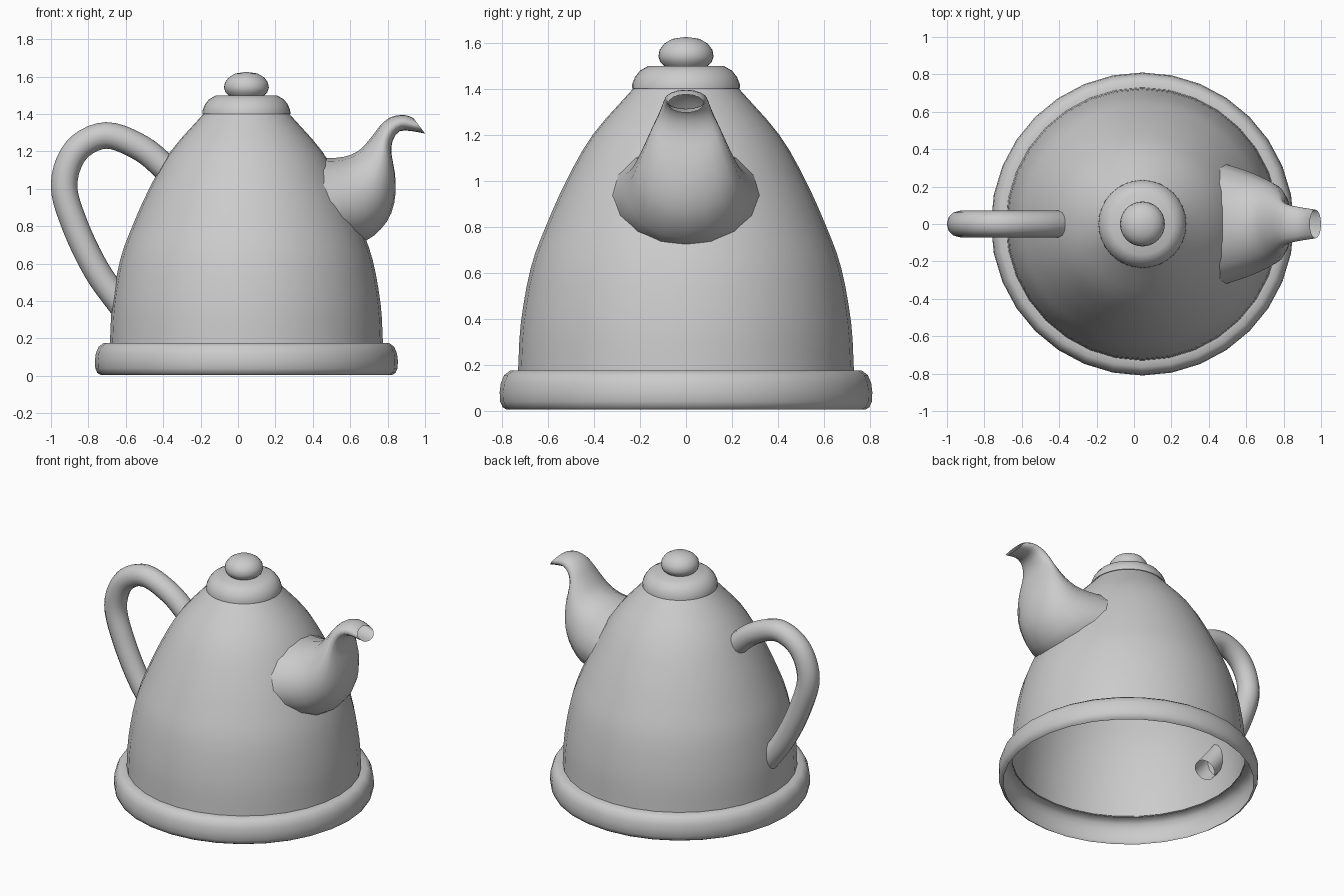
import bpy, bmesh
from math import sin, cos, pi, radians
from mathutils import Vector

if "Cube" in bpy.data.objects:
    bpy.data.objects.remove(bpy.data.objects["Cube"])

AXIS_X = 0.045  # the pot's axis sits slightly right of centre


def smooth_path(points, steps):
    """Catmull-Rom interpolation of tuples of any size."""
    p = [Vector(q) for q in points]
    p = [p[0] * 2 - p[1]] + p + [p[-1] * 2 - p[-2]]
    out = []
    for a, b, c, d in zip(p, p[1:], p[2:], p[3:]):
        for i in range(steps):
            t = i / steps
            out.append(0.5 * (2 * b + (c - a) * t + (2 * a - 5 * b + 4 * c - d) * t * t
                              + (3 * b - a - 3 * c + d) * t ** 3))
    return out + [p[-2]]


def skin(name, rings, angle=40):
    """Bridge a list of closed rings with quads."""
    bm = bmesh.new()
    loops = [[bm.verts.new(v) for v in ring] for ring in rings]
    for r0, r1 in zip(loops, loops[1:]):
        for i in range(len(r0)):
            j = (i + 1) % len(r0)
            bm.faces.new((r0[i], r0[j], r1[j], r1[i]))
    bmesh.ops.remove_doubles(bm, verts=bm.verts, dist=1e-5)
    bmesh.ops.recalc_face_normals(bm, faces=bm.faces)
    mesh = bpy.data.meshes.new(name)
    bm.to_mesh(mesh)
    bm.free()
    obj = bpy.data.objects.new(name, mesh)
    bpy.context.collection.objects.link(obj)
    bpy.ops.object.select_all(action='DESELECT')
    obj.select_set(True)
    bpy.context.view_layer.objects.active = obj
    bpy.ops.object.shade_smooth_by_angle(angle=radians(angle))
    return obj


def lathe(name, profile, sides=32):
    """Revolve an (r, z) profile round the pot's axis."""
    turn = [2 * pi * i / sides for i in range(sides)]
    return skin(name, [[(AXIS_X + r * cos(a), r * sin(a), z) for a in turn] for r, z in profile])


def tube(name, sections, sides):
    """Loft ellipses given as (upper x, upper z, lower x, lower z, half width)."""
    rings = []
    for ux, uz, lx, lz, w in sections:
        ring = []
        for i in range(sides):
            c, s = cos(2 * pi * i / sides), sin(2 * pi * i / sides)
            ring.append(((ux + lx) / 2 + (ux - lx) / 2 * c, w * s,
                         (uz + lz) / 2 + (uz - lz) / 2 * c))
        rings.append(ring)
    return skin(name, rings, 60)


# Open-bottomed domed body
lathe("body", smooth_path([(0.73, 0.172), (0.718, 0.38), (0.675, 0.62), (0.61, 0.80),
                           (0.52, 1.0), (0.405, 1.2), (0.225, 1.405)], 3))

# Rounded foot rim, a thin shell
lathe("foot_rim", [(0.725, 0.175), (0.765, 0.174), (0.79, 0.155), (0.805, 0.12),
                   (0.81, 0.08), (0.808, 0.04), (0.797, 0.015), (0.78, 0.005)])

# Lid and knob
lathe("lid", [(0.205, 1.40), (0.235, 1.40), (0.234, 1.42), (0.222, 1.45), (0.20, 1.478),
              (0.165, 1.498), (0.0, 1.50)])
lathe("lid_knob", [(0.09, 1.495), (0.112, 1.515), (0.12, 1.54), (0.115, 1.568),
                   (0.095, 1.595), (0.06, 1.616), (0.0, 1.625)])

# Handle: round tube along a curved path, open at both ends
path = smooth_path([(-0.37, 1.095), (-0.515, 1.215), (-0.705, 1.285), (-0.865, 1.205),
                    (-0.93, 1.02), (-0.87, 0.80), (-0.757, 0.565), (-0.64, 0.40),
                    (-0.575, 0.32)], 5)
R = 0.071
sections = []
for i, p in enumerate(path):
    t = (path[min(i + 1, len(path) - 1)] - path[max(i - 1, 0)]).normalized()
    sections.append((p.x + t.y * R, p.y - t.x * R, p.x - t.y * R, p.y + t.x * R, R))
tube("handle", sections, 12)

# Spout: broad bulb rising to a narrow, hooked open tip
tube("spout", smooth_path([(0.40, 1.165, 0.58, 0.705, 0.32),
                           (0.52, 1.165, 0.68, 0.72, 0.285),
                           (0.60, 1.18, 0.765, 0.785, 0.25),
                           (0.66, 1.215, 0.82, 0.87, 0.22),
                           (0.70, 1.26, 0.843, 0.98, 0.187),
                           (0.735, 1.305, 0.838, 1.09, 0.155),
                           (0.767, 1.345, 0.82, 1.19, 0.125),
                           (0.815, 1.382, 0.828, 1.26, 0.105),
                           (0.875, 1.395, 0.865, 1.308, 0.093),
                           (0.918, 1.387, 0.928, 1.308, 0.084),
                           (0.94, 1.375, 1.0, 1.295, 0.077)], 2), 16)
